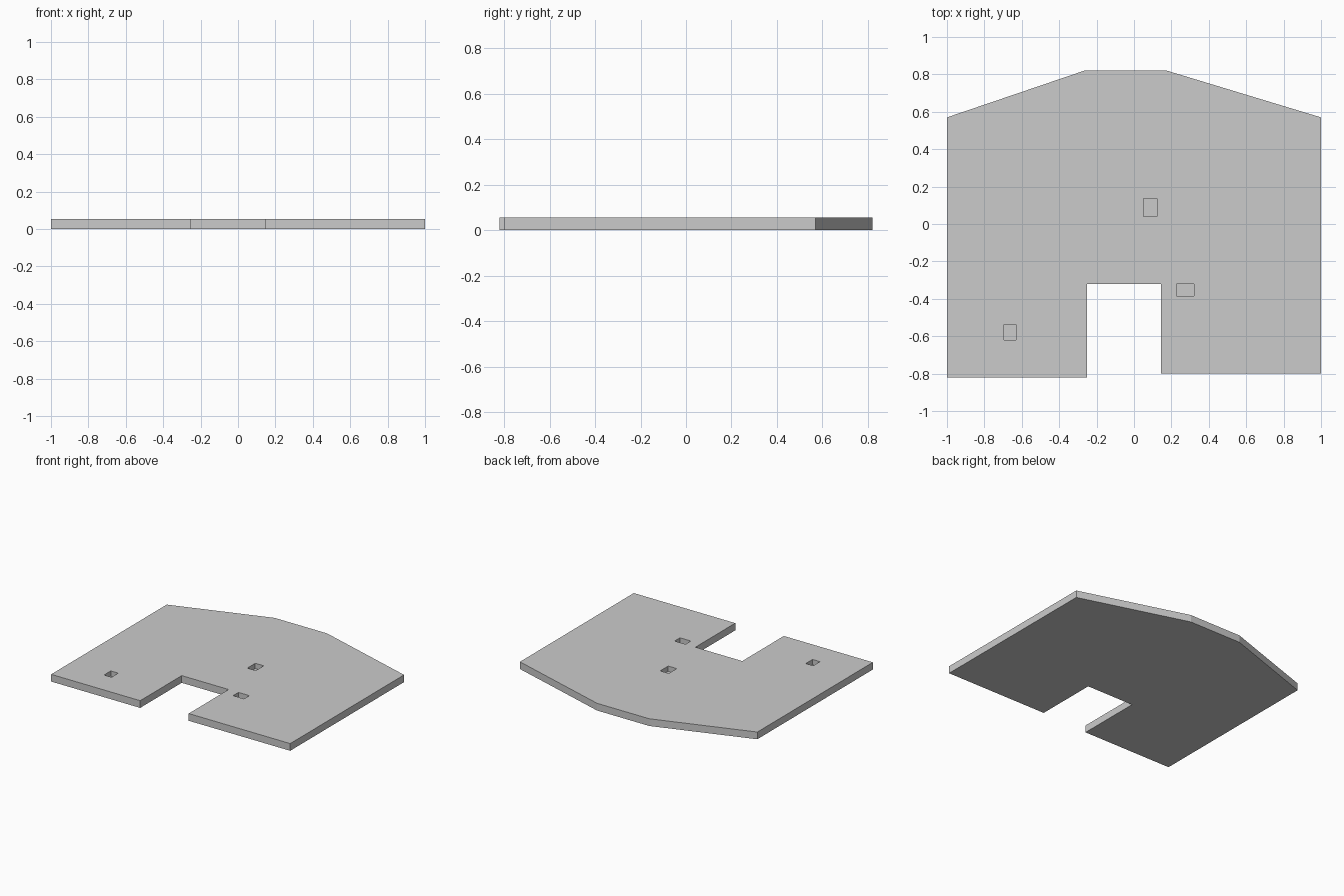
import bpy, bmesh

if "Cube" in bpy.data.objects:
    bpy.data.objects.remove(bpy.data.objects["Cube"])

HEIGHT = 0.055
FLOOR = 0.015


def prism(name, outline, z0, z1):
    """Upright solid made from a flat outline (counter-clockwise)."""
    bm = bmesh.new()
    face = bm.faces.new([bm.verts.new((x, y, z0)) for x, y in outline])
    ext = bmesh.ops.extrude_face_region(bm, geom=[face], use_keep_orig=True)
    verts = [g for g in ext["geom"] if isinstance(g, bmesh.types.BMVert)]
    bmesh.ops.translate(bm, verts=verts, vec=(0, 0, z1 - z0))
    bmesh.ops.recalc_face_normals(bm, faces=bm.faces)
    mesh = bpy.data.meshes.new(name)
    bm.to_mesh(mesh)
    bm.free()
    obj = bpy.data.objects.new(name, mesh)
    bpy.context.collection.objects.link(obj)
    return obj


# Slab with a front notch and a chamfered back edge
slab = prism("slab", [
    (-1, -0.82), (-0.25, -0.82), (-0.25, -0.32), (0.145, -0.32),
    (0.145, -0.8), (1, -0.8), (1, 0.57), (0.175, 0.82),
    (-0.265, 0.82), (-1, 0.57)], 0, HEIGHT)

# Rectangular pockets sunk into the top: x0, x1, y0, y1
pockets = [(0.05, 0.122, 0.04, 0.136),
           (0.228, 0.32, -0.385, -0.32),
           (-0.695, -0.632, -0.62, -0.538)]
for i, (x0, x1, y0, y1) in enumerate(pockets):
    cutter = prism(f"pocket_cutter_{i + 1}",
                   [(x0, y0), (x1, y0), (x1, y1), (x0, y1)], FLOOR, HEIGHT + 0.05)
    cutter.hide_render = True
    cutter.hide_set(True)
    mod = slab.modifiers.new(f"pocket_{i + 1}", "BOOLEAN")
    mod.operation = "DIFFERENCE"
    mod.solver = "EXACT"
    mod.object = cutter
